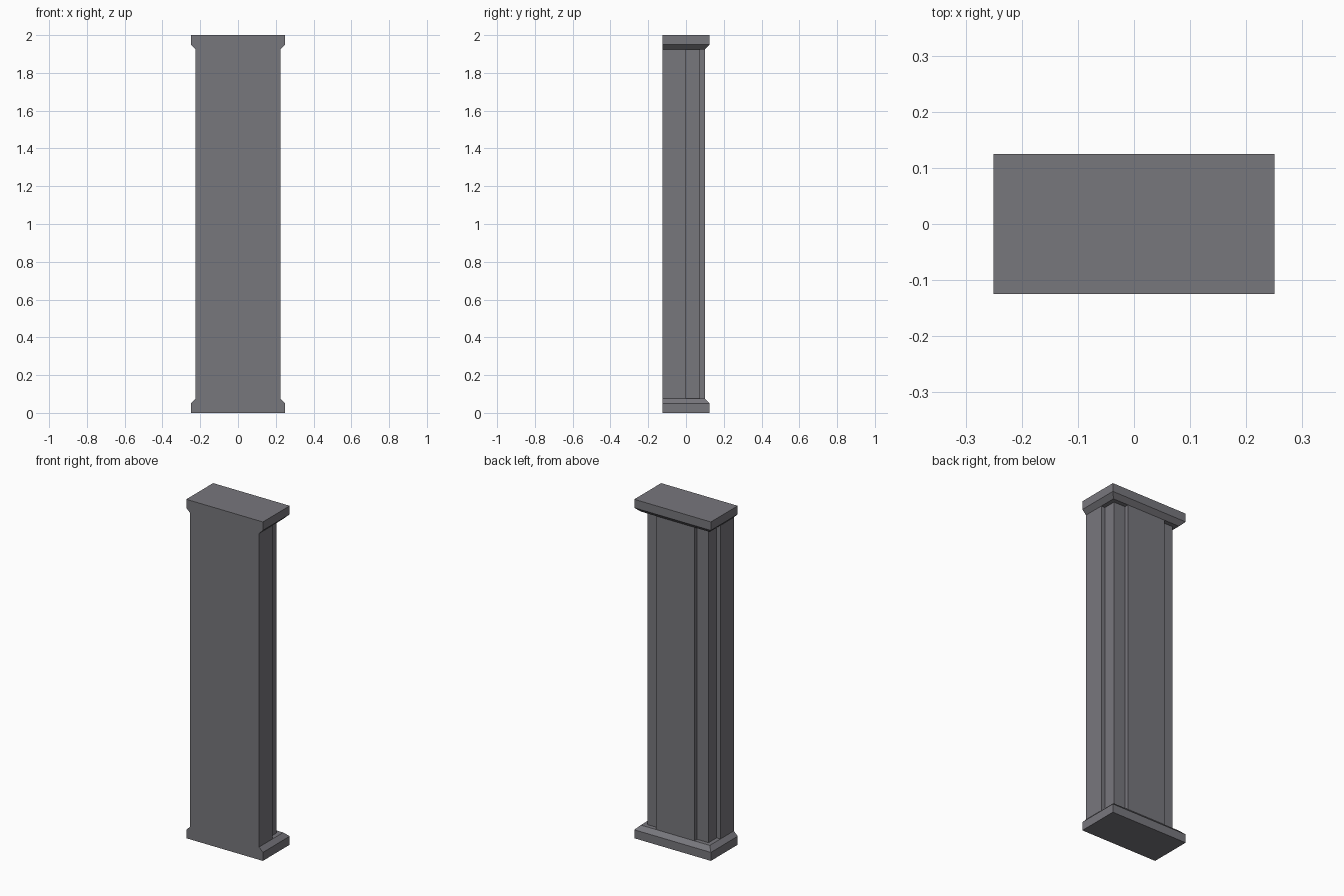
import bpy
import bmesh

if "Cube" in bpy.data.objects:
    bpy.data.objects.remove(bpy.data.objects["Cube"])

stone = bpy.data.materials.new("grey stone")
stone.diffuse_color = (0.187, 0.184, 0.204, 1.0)
stone.use_nodes = True
stone.node_tree.nodes["Principled BSDF"].inputs["Base Color"].default_value = stone.diffuse_color


def loft(name, rings):
    """Solid skinned through stacked rings of (outline, z)."""
    bm = bmesh.new()
    loops = [[bm.verts.new((x, y, z)) for x, y in outline] for outline, z in rings]
    for low, high in zip(loops, loops[1:]):
        n = len(low)
        for i in range(n):
            j = (i + 1) % n
            bm.faces.new((low[i], low[j], high[j], high[i]))
    bm.faces.new(loops[0][::-1])
    bm.faces.new(loops[-1])
    bmesh.ops.recalc_face_normals(bm, faces=bm.faces[:])
    mesh = bpy.data.meshes.new(name)
    bm.to_mesh(mesh)
    bm.free()
    mesh.materials.append(stone)
    obj = bpy.data.objects.new(name, mesh)
    bpy.context.collection.objects.link(obj)
    return obj


FRONT = -0.125


def slab(half_width, back):
    return [(-half_width, FRONT), (half_width, FRONT), (half_width, back), (-half_width, back)]


# Shaft: right half of the stepped outline, mirrored to the left
half = [(0.225, FRONT), (0.225, 0.0), (0.2, 0.0), (0.2, 0.075), (0.125, 0.075), (0.125, 0.1)]
outline = half + [(-x, y) for x, y in reversed(half)]
loft("pilaster_shaft", [(outline, 0.075), (outline, 1.925)])

# Base and cap: slabs chamfered towards the shaft, flush at the front
wide, narrow = slab(0.25, 0.125), slab(0.225, 0.1)
loft("base", [(wide, 0.0), (wide, 0.05), (narrow, 0.075)])
loft("cap", [(narrow, 1.925), (wide, 1.95), (wide, 2.0)])
